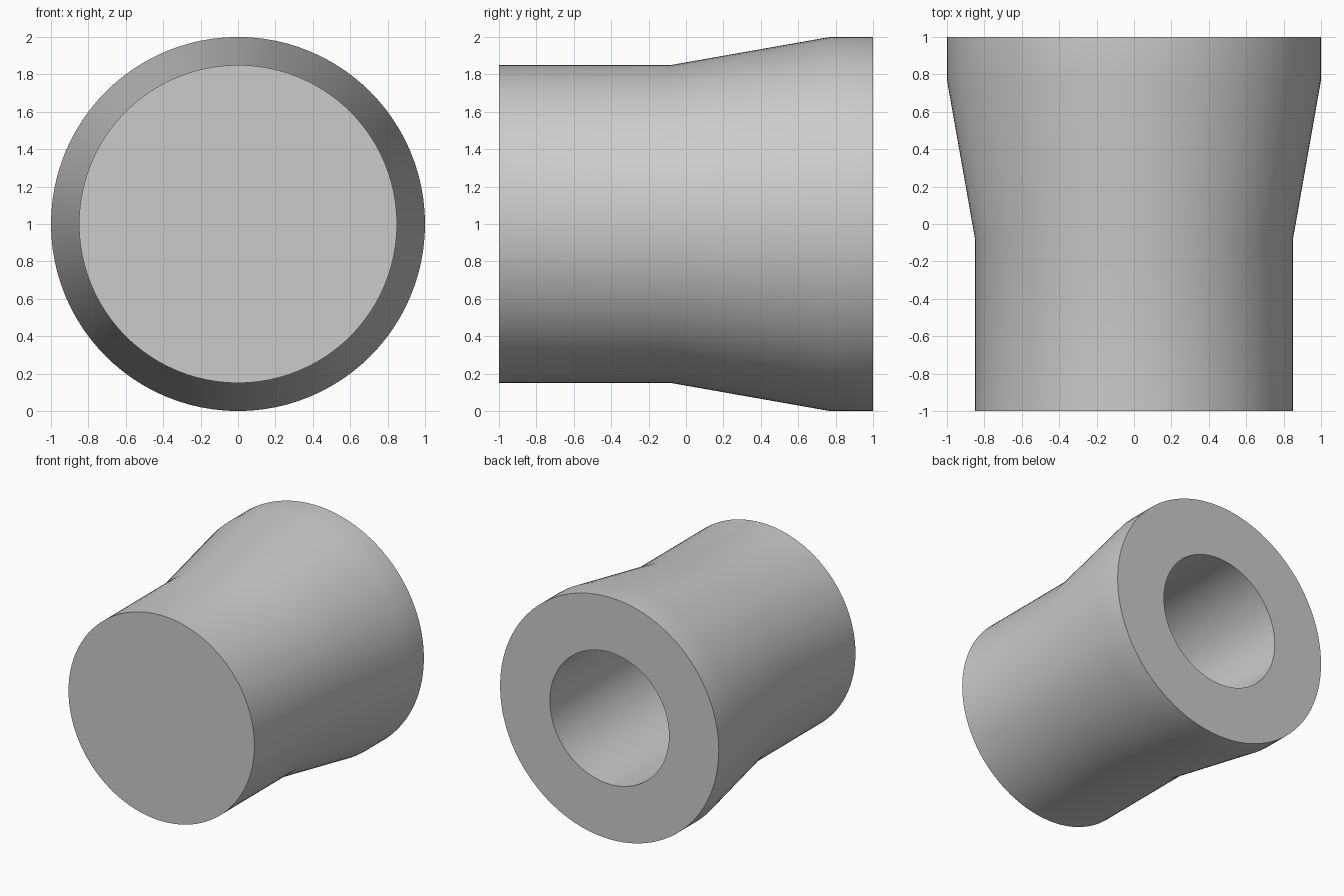
import bpy, bmesh, math
from mathutils import Vector, Matrix

if "Cube" in bpy.data.objects:
    bpy.data.objects.remove(bpy.data.objects["Cube"], do_unlink=True)

# Single grey material
grey = bpy.data.materials.new("plain grey")
grey.use_nodes = True
colour = (0.6, 0.6, 0.6, 1)
grey.diffuse_color = colour
grey.node_tree.nodes["Principled BSDF"].inputs["Base Color"].default_value = colour

# Profile (radius, y): front cap, straight neck, flare, rear rim, blind bore
SEGMENTS = 96
PROFILE = [(0.85, -1), (0.85, -0.08), (1, 0.77), (1, 1), (0.545, 1), (0.545, -0.5)]


def ring(bm, radius, y):
    """Circle of vertices around the y axis."""
    verts = []
    for i in range(SEGMENTS):
        a = math.tau * i / SEGMENTS
        verts.append(bm.verts.new((radius * math.cos(a), y, 1 + radius * math.sin(a))))
    return verts


# Flared sleeve body
bm = bmesh.new()
rings = [ring(bm, r, y) for r, y in PROFILE]
for a, b in zip(rings, rings[1:]):
    for i in range(SEGMENTS):
        j = (i + 1) % SEGMENTS
        bm.faces.new((a[i], a[j], b[j], b[i]))
bm.faces.new(rings[0])    # closed front face
bm.faces.new(rings[-1])   # bottom of the bore
bmesh.ops.recalc_face_normals(bm, faces=bm.faces)

mesh = bpy.data.meshes.new("flared_sleeve")
bm.to_mesh(mesh)
bm.free()
mesh.materials.append(grey)
body = bpy.data.objects.new("flared_sleeve", mesh)
bpy.context.collection.objects.link(body)

# Smooth round walls, sharp rims
bpy.context.view_layer.objects.active = body
body.select_set(True)
bpy.ops.object.shade_smooth_by_angle(angle=math.radians(30))
